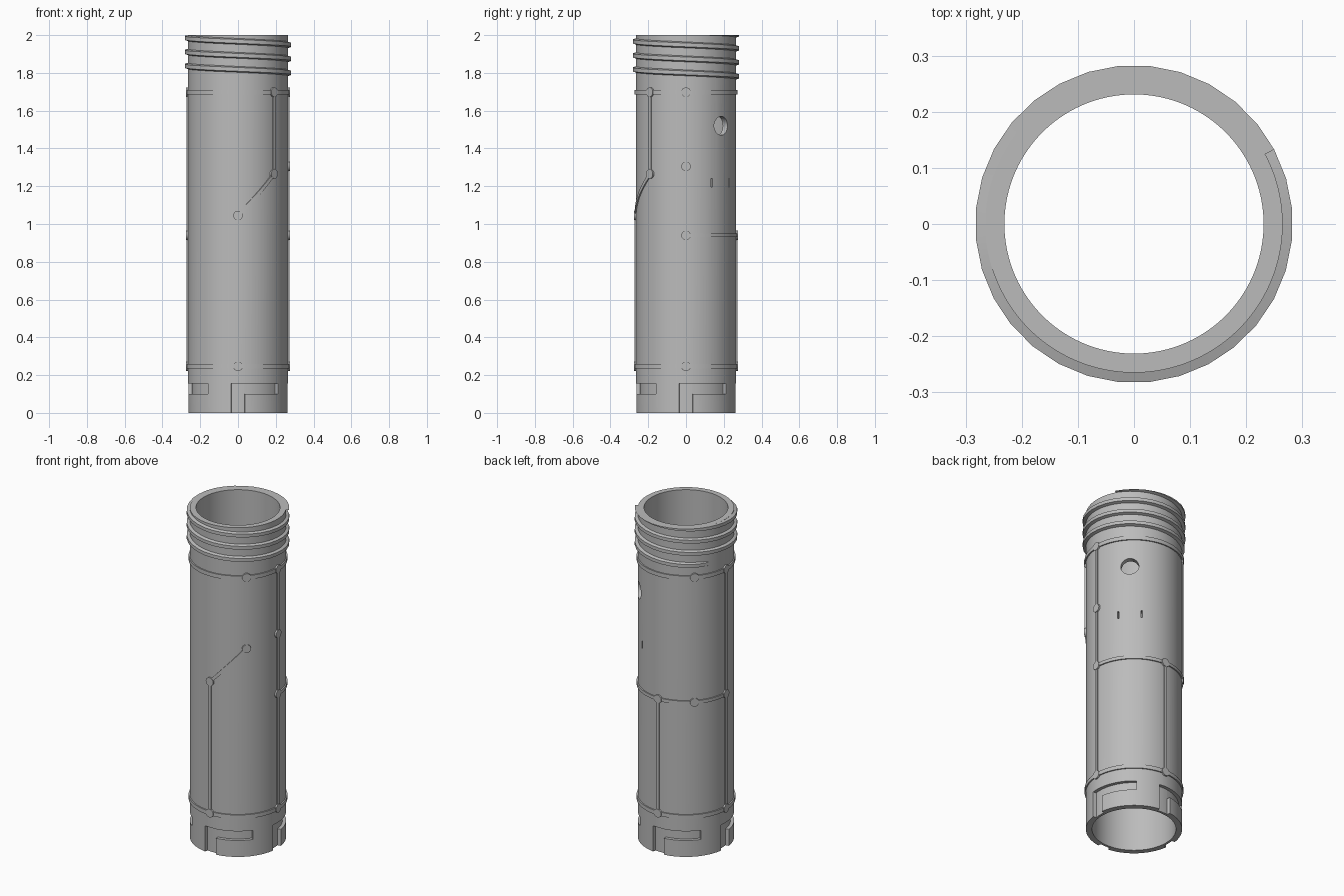
import bpy, bmesh
from math import radians, degrees, cos, sin, hypot
from mathutils import Matrix

if "Cube" in bpy.data.objects:
    bpy.data.objects.remove(bpy.data.objects["Cube"], do_unlink=True)

R, BORE, HEIGHT = 0.265, 0.231, 2.0
RIDGE = 0.272
Z_LOW, Z_MID, Z_TOP = 0.246, 0.94, 1.698

grey = bpy.data.materials.new("mid_grey")
grey.use_nodes = True
grey.diffuse_color = (0.5, 0.5, 0.5, 1)
grey.node_tree.nodes["Principled BSDF"].inputs["Base Color"].default_value = (0.5, 0.5, 0.5, 1)


def finish(bm, name):
    bmesh.ops.recalc_face_normals(bm, faces=bm.faces)
    mesh = bpy.data.meshes.new(name)
    bm.to_mesh(mesh)
    bm.free()
    mesh.materials.append(grey)
    obj = bpy.data.objects.new(name, mesh)
    bpy.context.scene.collection.objects.link(obj)
    return obj


def sweep(name, sections, closed=False):
    """Skin a row of matching cross-sections, capping the ends if open."""
    bm = bmesh.new()
    rows = [[bm.verts.new(p) for p in s] for s in sections]
    n = len(rows[0])
    pairs = list(zip(rows, rows[1:])) + ([(rows[-1], rows[0])] if closed else [])
    for a, b in pairs:
        for i in range(n):
            j = (i + 1) % n
            bm.faces.new((a[i], a[j], b[j], b[i]))
    if not closed:
        bm.faces.new(rows[0])
        bm.faces.new(rows[-1])
    return finish(bm, name)


def polar(r, deg, z):
    return (r * cos(radians(deg)), r * sin(radians(deg)), z)


def block(name, a0, a1, z0, z1, r0, r1, rise=0.0):
    """Curved block following the tube wall; rise makes it climb along the arc."""
    closed = a1 - a0 >= 360
    steps = max(2, int((a1 - a0) / 3.75))
    sections = []
    for i in range(steps if closed else steps + 1):
        t = i / steps
        a, dz = a0 + (a1 - a0) * t, rise * t
        sections.append([polar(r0, a, z0 + dz), polar(r1, a, z0 + dz),
                         polar(r1, a, z1 + dz), polar(r0, a, z1 + dz)])
    return sweep(name, sections, closed)


def disc(name, angle, z, radius, r0, r1):
    """Cylinder pointing outward from the tube axis."""
    bm = bmesh.new()
    place = (Matrix.Rotation(radians(angle), 4, 'Z')
             @ Matrix.Translation(((r0 + r1) / 2, 0, z))
             @ Matrix.Rotation(radians(90), 4, 'Y'))
    bmesh.ops.create_cone(bm, cap_ends=True, segments=24, radius1=radius,
                          radius2=radius, depth=r1 - r0, matrix=place)
    return finish(bm, name)


# Main tube
tube = block("tube_body", 0, 360, 0, HEIGHT, BORE, R)

# Bayonet slots, round side hole and two slits
cutters = []
for k in range(4):
    a = 90 * k
    cutters.append(block("slot_entry_cutter", a - 8, a + 8, -0.02, 0.156, 0.245, 0.3))
    cutters.append(block("slot_arm_cutter", a - 7, a + 53, 0.1, 0.1555, 0.2451, 0.3))
cutters.append(disc("hole_cutter", 45, 1.52, 0.05, 0.2, 0.3))
for a in (31, 59):
    cutters.append(block("slit_cutter", a - 0.9, a + 0.9, 1.195, 1.24, 0.2, 0.3))

bpy.context.view_layer.objects.active = tube
for cutter in cutters:
    cutter.hide_render = True
    mod = tube.modifiers.new("cut", 'BOOLEAN')
    mod.operation = 'DIFFERENCE'
    mod.solver = 'EXACT'
    mod.object = cutter
    bpy.ops.object.modifier_apply(modifier=mod.name)
    bpy.data.objects.remove(cutter, do_unlink=True)

# Raised rings and half ring
inner = R - 0.005
for name, z in (("lower_ring", Z_LOW), ("upper_ring", Z_TOP)):
    block(name, 0, 360, z - 0.012, z + 0.012, inner, RIDGE)
block("middle_half_ring", 0, 180, Z_MID - 0.01, Z_MID + 0.01, inner, RIDGE)

# Raised vertical ridges: angle, bottom, top
HALF = degrees(0.008 / R)
Z_BEND, Z_KNEE = 1.045, 1.265
for a, z0, z1 in ((0, Z_LOW, Z_TOP), (180, Z_LOW, Z_TOP), (90, Z_LOW, Z_MID),
                  (135, Z_MID, Z_TOP), (270, Z_LOW, Z_BEND), (315, Z_KNEE, Z_TOP)):
    block("vertical_ridge", a - HALF, a + HALF, z0, z1, inner, RIDGE)

# Slanted ridge on the front
rise, run = Z_KNEE - Z_BEND, radians(45) * R
half_h = 0.009 * hypot(rise, run) / run
block("slanted_ridge", 270, 315, Z_BEND - half_h, Z_BEND + half_h, inner, RIDGE, rise)

# Round studs where ridges meet
studs = {0: (Z_LOW, Z_MID, 1.305, Z_TOP), 90: (Z_LOW, Z_MID), 135: (Z_MID, Z_TOP),
         180: (Z_LOW, Z_MID, Z_TOP), 270: (Z_LOW, Z_BEND), 315: (Z_KNEE, Z_TOP)}
for a, heights in studs.items():
    for z in heights:
        disc("ridge_stud", a, z, 0.025, inner - 0.005, RIDGE + 0.002)

# Screw thread, cut flat at the rim and fading out at its lower end
PITCH, START, END, STEP = 0.074, 28, 1240, 11.25
sections = []
for i in range(int((END - START) / STEP) + 1):
    a = START + i * STEP
    z = 2.017 - PITCH * (a - 25) / 360
    crest = R - 0.001 + 0.019 * min(1, (END - a + 2) / 30)
    shape = ((R - 0.006, -0.018), (crest, -0.01), (crest, 0.01), (R - 0.006, 0.018))
    sections.append([polar(r, a, min(HEIGHT, z + dz)) for r, dz in shape])
sweep("screw_thread", sections)

# Smooth round surfaces, sharp edges kept
bpy.ops.object.select_all(action='DESELECT')
for obj in bpy.context.scene.objects:
    if obj.type == 'MESH':
        obj.select_set(True)
bpy.context.view_layer.objects.active = tube
bpy.ops.object.shade_smooth_by_angle(angle=radians(30))
